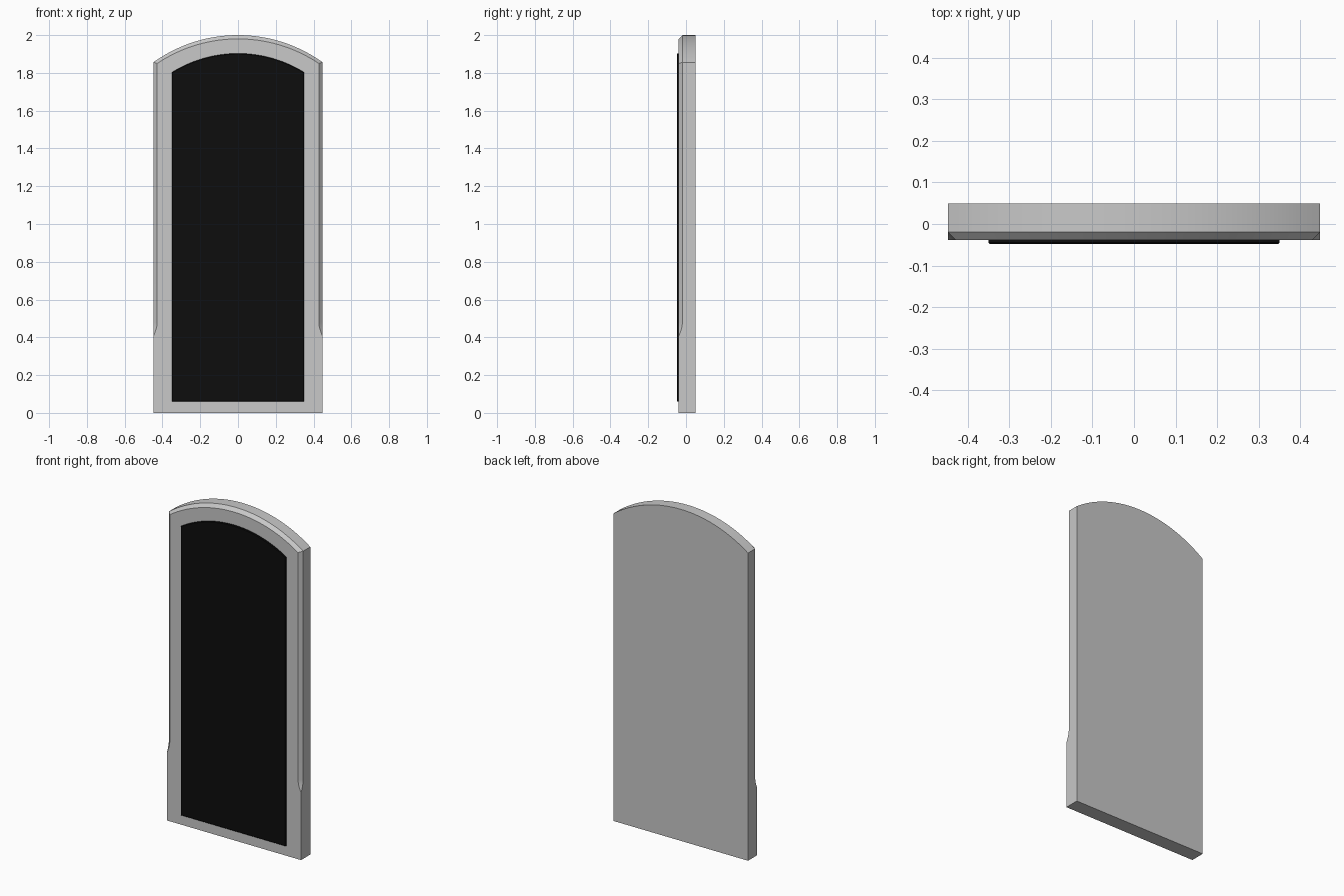
import bpy, bmesh, math

if "Cube" in bpy.data.objects:
    bpy.data.objects.remove(bpy.data.objects["Cube"])


def material(name, rgb):
    m = bpy.data.materials.new(name)
    m.diffuse_color = (*rgb, 1)
    m.use_nodes = True
    m.node_tree.nodes["Principled BSDF"].inputs["Base Color"].default_value = m.diffuse_color
    return m


def arc_z(x, half, side_z, top_z):
    """Height of a circular arch at x."""
    rise = top_z - side_z
    r = (half * half + rise * rise) / (2 * rise)
    return top_z - r + math.sqrt(r * r - x * x)


def loft(name, rings, mat):
    """Skin equal-length rings and cap both ends."""
    bm = bmesh.new()
    vs = [[bm.verts.new(p) for p in ring] for ring in rings]
    n = len(rings[0])
    for a, b in zip(vs, vs[1:]):
        for i in range(n):
            j = (i + 1) % n
            bm.faces.new((a[i], a[j], b[j], b[i]))
    bm.faces.new(vs[0])
    bm.faces.new(vs[-1])
    bmesh.ops.remove_doubles(bm, verts=bm.verts, dist=1e-5)
    bmesh.ops.recalc_face_normals(bm, faces=bm.faces)
    me = bpy.data.meshes.new(name)
    bm.to_mesh(me)
    bm.free()
    me.materials.append(mat)
    ob = bpy.data.objects.new(name, me)
    bpy.context.collection.objects.link(ob)
    bpy.context.view_layer.objects.active = ob
    ob.select_set(True)
    bpy.ops.object.shade_smooth_by_angle(angle=math.radians(20))
    ob.select_set(False)
    return ob


grey = material("light grey", (0.58, 0.58, 0.58))
black = material("black", (0.004, 0.004, 0.004))

# Arched slab: front edge chamfer fades out in a curve low on the sides
W, BACK, FRONT, C = 0.448, 0.049, -0.039, 0.02
SIDE_Z, TOP_Z, SEG = 1.856, 2.0, 32
side = [(0.0, 0.0)]
for i in range(9):
    t = i / 8
    side.append((0.405 + 0.075 * t, C * math.sin(t * math.pi / 2)))

back, mid, front = [], [], []


def add(x, z, fx, fz, c):
    back.append((x, BACK, z))
    mid.append((x, FRONT + c, z))
    front.append((fx, FRONT, fz))


for z, c in side:
    add(W, z, W - c, z, c)
for i in range(SEG + 1):
    x = W * (1 - 2 * i / SEG)
    fx = x * (W - C) / W
    add(x, arc_z(x, W, SIDE_Z, TOP_Z), fx, arc_z(fx, W, SIDE_Z, TOP_Z) - C, C)
for z, c in reversed(side):
    add(-W, z, -W + c, z, c)
loft("slab", [back, mid, front], grey)


# Raised black panel with a slightly eased front edge
def panel_ring(y, inset):
    h = 0.35 - inset
    pts = [(-h, y, 0.06 + inset), (h, y, 0.06 + inset)]
    for i in range(SEG + 1):
        x = h * (1 - 2 * i / SEG)
        pts.append((x, y, arc_z(x, 0.35, 1.803, 1.903) - inset))
    return pts


loft("panel", [panel_ring(FRONT, 0), panel_ring(-0.045, 0), panel_ring(-0.0485, 0.004)], black)
